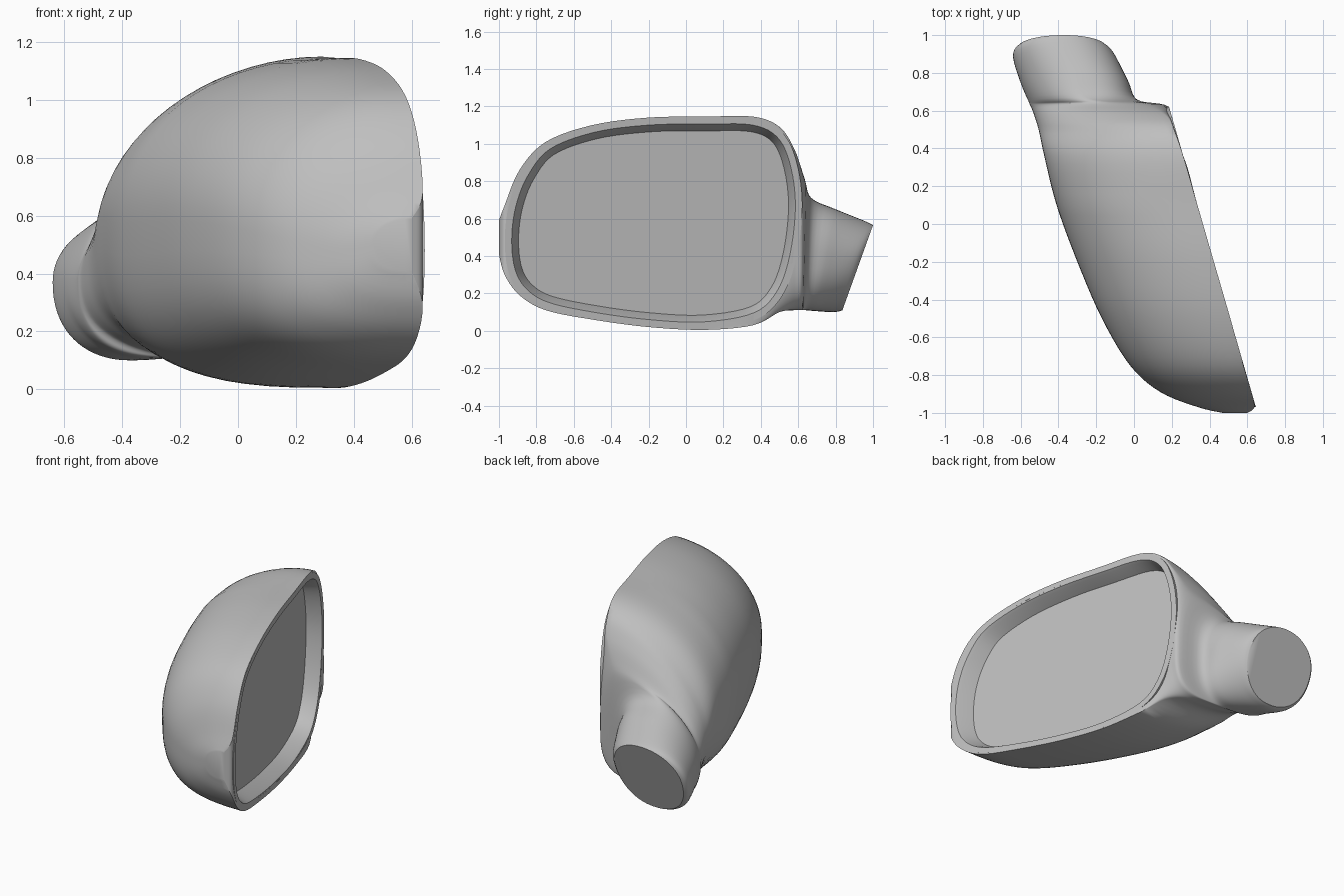
import bpy
import bmesh
from math import cos, sin, pi
from mathutils import Vector

if "Cube" in bpy.data.objects:
    bpy.data.objects.remove(bpy.data.objects["Cube"])

GREY = (0.52, 0.52, 0.52, 1)
grey = bpy.data.materials.new("plain grey")
grey.use_nodes = True
grey.diffuse_color = GREY
grey.node_tree.nodes["Principled BSDF"].inputs["Base Color"].default_value = GREY


def spline(points, steps, closed=False):
    """Smooth path through points of any dimension."""
    n, out = len(points), []
    pick = (lambda i: points[i % n]) if closed else (lambda i: points[max(0, min(n - 1, i))])
    for i in range(n if closed else n - 1):
        for s in range(steps):
            t = s / steps
            out.append([0.5 * (2 * b + (c - a) * t + (2 * a - 5 * b + 4 * c - d) * t * t
                               + (3 * b - a - 3 * c + d) * t ** 3)
                        for a, b, c, d in zip(pick(i - 1), pick(i), pick(i + 1), pick(i + 2))])
    return out if closed else out + [list(points[-1])]


def loft(name, rings, cap_start=True, cap_end=True, angle=40):
    """Skin a row of closed rings into one mesh object."""
    bm = bmesh.new()
    rows = [[bm.verts.new(p) for p in ring] for ring in rings]
    for a, b in zip(rows, rows[1:]):
        for i in range(len(a)):
            j = (i + 1) % len(a)
            bm.faces.new((a[i], a[j], b[j], b[i]))
    if cap_start:
        bm.faces.new(rows[0])
    if cap_end:
        bm.faces.new(rows[-1])
    bmesh.ops.recalc_face_normals(bm, faces=bm.faces)
    mesh = bpy.data.meshes.new(name)
    bm.to_mesh(mesh)
    bm.free()
    mesh.materials.append(grey)
    obj = bpy.data.objects.new(name, mesh)
    bpy.context.collection.objects.link(obj)
    smooth(obj, angle)
    return obj


def smooth(obj, angle):
    bpy.ops.object.select_all(action="DESELECT")
    obj.select_set(True)
    bpy.context.view_layer.objects.active = obj
    bpy.ops.object.shade_smooth_by_angle(angle=angle * pi / 180)


def rim_x(y):
    return 0.365 - 0.289 * y


def power(v, n):
    return (1 if v >= 0 else -1) * abs(v) ** (2 / n)


def ramp(y, start, end):
    return max(0, min(1, (y - start) / (end - start)))


def section(y, left, right, low, high, mid_low, mid_high, centre, count=72):
    """Cross-section: round on the outer side, flat where the middle meets the right edge."""
    stem = ramp(y, 0.62, 0.97)
    upper = 2.1 - 0.45 * ramp(y, 0.1, 0.5) + 0.45 * stem
    lower = 3 - 0.8 * ramp(y, 0.4, 0.8)
    pts = []
    for i in range(count):
        c, s = cos(2 * pi * i / count), sin(2 * pi * i / count)
        n = upper if s >= 0 else lower
        if c >= 0:
            n += (3 - n) * (1 - stem)
        mid = mid_high if s >= 0 else mid_low
        x = mid + power(c, n) * ((right - mid) if c >= 0 else (mid - left))
        z = centre + power(s, n) * ((high - centre) if s >= 0 else (centre - low))
        pts.append((x, y + 0.36 * stem * (z - high), z))
    return pts


# Housing: y, left, right, low, high
body = [(-1.0, 0.47, 0.6, 0.41, 0.59), (-0.97, 0.34, 0.637, 0.3, 0.67),
        (-0.89, 0.14, 0.622, 0.19, 0.86), (-0.75, -0.02, 0.58, 0.11, 1.01),
        (-0.5, -0.17, 0.51, 0.06, 1.1), (-0.2, -0.3, 0.423, 0.02, 1.14),
        (0.1, -0.41, 0.336, 0.005, 1.145), (0.36, -0.475, 0.261, 0.03, 1.145)]
# Mounting stem: the same, then lower middle, upper middle and height of the widest point
neck = [(0.5, -0.505, 0.22, 0.1, 1.09, 0.16, 0.21, 0.48),
        (0.58, -0.53, 0.197, 0.11, 0.97, 0.02, 0.16, 0.42),
        (0.635, -0.55, 0.165, 0.11, 0.81, -0.1, 0.02, 0.39),
        (0.67, -0.56, 0.02, 0.11, 0.71, -0.25, -0.25, 0.38),
        (0.8, -0.6, -0.03, 0.105, 0.65, -0.3, -0.3, 0.38),
        (0.96, -0.64, -0.1, 0.1, 0.585, -0.37, -0.37, 0.37),
        (1.0, -0.62, -0.14, 0.11, 0.565, -0.37, -0.37, 0.36)]
stations = [b + (b[2], b[2], (b[3] + b[4]) / 2) for b in body] + neck
housing = loft("mirror_housing", [section(*s) for s in spline(stations, 5)])

# Outline of the opening, in y and z
outline = [Vector(p) for p in spline(
    [(-0.972, 0.48), (-0.95, 0.67), (-0.88, 0.85), (-0.75, 1.005), (-0.5, 1.1), (-0.2, 1.14),
     (0.1, 1.145), (0.36, 1.14), (0.51, 1.07), (0.59, 0.92), (0.625, 0.68), (0.595, 0.4),
     (0.52, 0.19), (0.38, 0.06), (0.1, 0.008), (-0.2, 0.02), (-0.5, 0.06), (-0.75, 0.115),
     (-0.88, 0.195), (-0.95, 0.31)], 5, closed=True)]


def rim_ring(inset, depth):
    """The outline moved inward and pushed back from the opening."""
    ring = []
    for i, p in enumerate(outline):
        t = (outline[(i + 1) % len(outline)] - outline[i - 1]).normalized()
        y, z = p + Vector((t.y, -t.x)) * inset
        ring.append((rim_x(y) - depth, y, z))
    return ring


# Recess cut into the housing
cutter = loft("recess_cutter", [rim_ring(0.03, -0.3), rim_ring(0.03, 0.13)])
cutter.hide_render = True
cut = housing.modifiers.new("recess", "BOOLEAN")
cut.operation = "DIFFERENCE"
cut.solver = "EXACT"
cut.object = cutter
bpy.ops.object.select_all(action="DESELECT")
housing.select_set(True)
bpy.context.view_layer.objects.active = housing
bpy.ops.object.modifier_apply(modifier=cut.name)
bpy.data.objects.remove(cutter)
smooth(housing, 40)

# Rim with a stepped inner lip, and the mirror glass behind it
loft("rim", [rim_ring(0.03, 0.14), rim_ring(0.012, 0.04), rim_ring(0.003, 0), rim_ring(0.04, 0),
             rim_ring(0.05, 0.02), rim_ring(0.08, 0.11)], False, False, 30)
loft("mirror_glass", [rim_ring(0.06, 0.115), rim_ring(0.065, 0.1)], angle=30)
